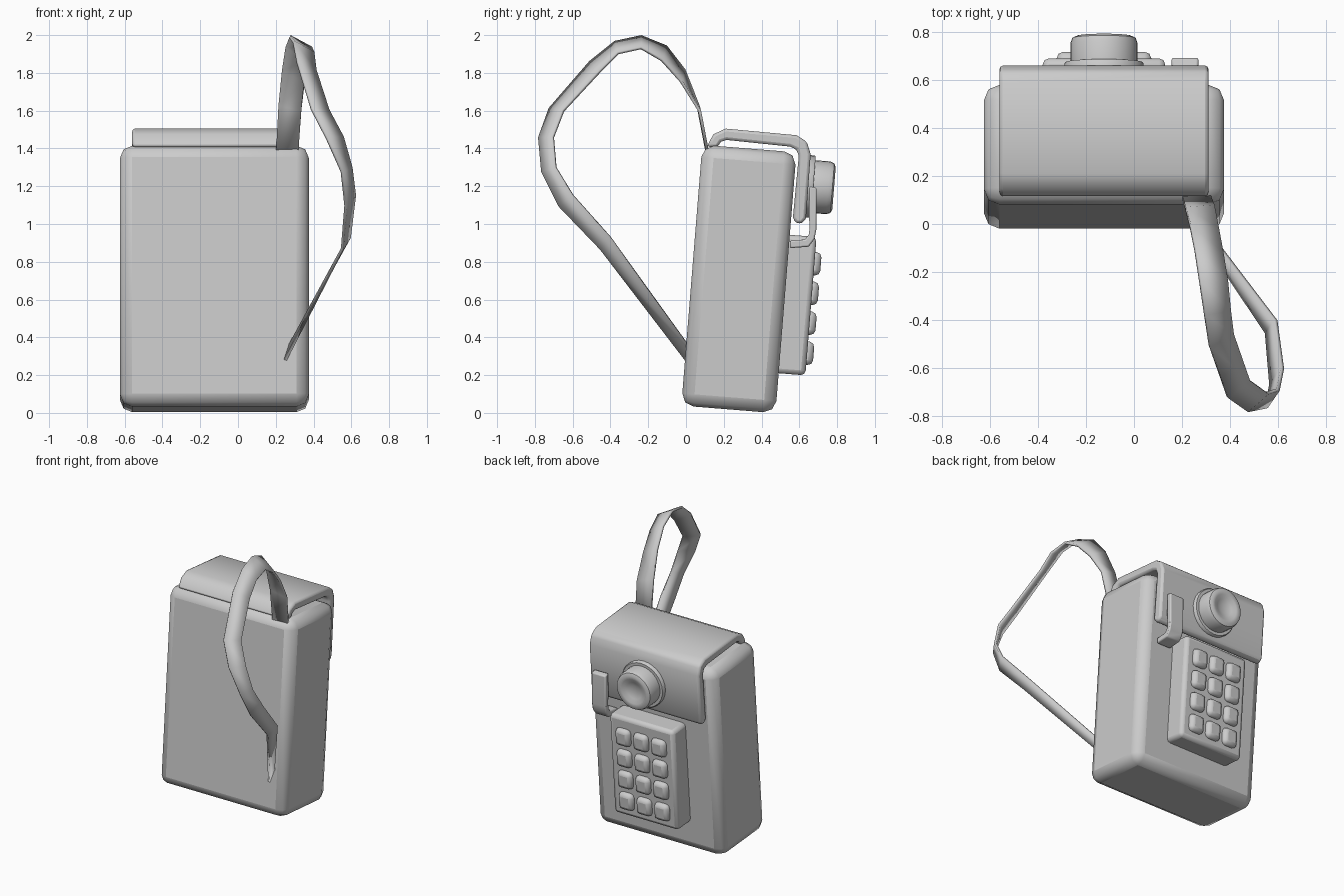
import bpy, bmesh, math
from mathutils import Matrix, Vector

if "Cube" in bpy.data.objects:
    bpy.data.objects.remove(bpy.data.objects["Cube"])

TILT = math.radians(4.6)
CX = -0.125


def finish(name, bm, bevel=0, seg=2, angle=35):
    bmesh.ops.recalc_face_normals(bm, faces=bm.faces)
    me = bpy.data.meshes.new(name)
    bm.to_mesh(me)
    bm.free()
    ob = bpy.data.objects.new(name, me)
    bpy.context.collection.objects.link(ob)
    if bevel:
        m = ob.modifiers.new("bevel", 'BEVEL')
        m.width, m.segments = bevel, seg
        m.limit_method, m.angle_limit = 'ANGLE', math.radians(40)
    bpy.ops.object.select_all(action='DESELECT')
    ob.select_set(True)
    bpy.context.view_layer.objects.active = ob
    bpy.ops.object.shade_smooth_by_angle(angle=math.radians(angle))
    return ob


def box(name, centre, size, bevel, seg=2, angle=50):
    # box leaning back with the whole unit
    bm = bmesh.new()
    mat = Matrix.Translation(centre) @ Matrix.Rotation(-TILT, 4, 'X') @ Matrix.Diagonal((*size, 1))
    bmesh.ops.create_cube(bm, size=1, matrix=mat)
    return finish(name, bm, bevel, seg, angle)


def extrude_x(name, profile, x0, x1, bevel):
    # y-z outline pulled along x
    bm = bmesh.new()
    f = bm.faces.new([bm.verts.new((x0, y, z)) for y, z in profile])
    r = bmesh.ops.extrude_face_region(bm, geom=[f])
    verts = [v for v in r["geom"] if isinstance(v, bmesh.types.BMVert)]
    bmesh.ops.translate(bm, verts=verts, vec=(x1 - x0, 0, 0))
    return finish(name, bm, bevel, 2, 50)


def lathe(name, profile, origin, steps=28):
    # (radius, height) outline turned about the tilted outward axis
    bm = bmesh.new()
    vs = [bm.verts.new((r, 0, h)) for r, h in profile]
    es = [bm.edges.new(p) for p in zip(vs, vs[1:])]
    bmesh.ops.spin(bm, geom=vs + es, axis=(0, 0, 1), cent=(0, 0, 0),
                   angle=math.tau, steps=steps, use_duplicate=False)
    bmesh.ops.remove_doubles(bm, verts=bm.verts, dist=1e-4)
    bm.transform(Matrix.Translation(origin) @ Matrix.Rotation(-math.pi / 2 - TILT, 4, 'X'))
    return finish(name, bm, angle=40)


# main case
box("case", (CX, 0.28, 0.709), (1.0, 0.5, 1.385), 0.065)

# folded cover over the top and upper face
cover = [(.11, 1.41), (.145, 1.475), (.21, 1.505), (.585, 1.47), (.64, 1.435),
         (.66, 1.37), (.635, 1.03), (.615, 1.003), (.58, 1.005), (.566, 1.035),
         (.597, 1.36), (.585, 1.395), (.55, 1.41), (.215, 1.445), (.185, 1.435), (.165, 1.405)]
extrude_x("cover", cover, -0.56, 0.31, 0.015)

# hooked clip beside the dial
clip = [(.655, 1.2), (.692, 1.19), (.69, .97), (.68, .92), (.65, .88), (.55, .872),
        (.55, .912), (.63, .918), (.65, .945), (.655, .98), (.65, 1.05)]
extrude_x("clip", clip, 0.157, 0.268, 0.008)

# dished dial on its base ring
dial = [(0, -.02), (.165, -.02), (.165, .02), (.16, .026), (.14, .026), (.14, .105),
        (.132, .127), (.112, .136), (.09, .133), (.06, .118), (.03, .11), (0, .108)]
lathe("dial", dial, (CX, 0.648, 1.2))

# keypad block with a 3 x 4 grid of keys
box("keypad", (CX, 0.562, 0.573), (0.51, 0.2, 0.735), 0.025)
for row, z in enumerate((0.79, 0.633, 0.475, 0.316)):
    for col in (-1, 0, 1):
        y = 0.682 + (z - 0.79) * math.tan(TILT)
        box(f"key_{row}_{col + 1}", (CX + 0.141 * col, y, z), (0.112, 0.064, 0.124), 0.027)

# twisted hand strap: outer and inner edge points along the loop
strap = [
    ((.20, .115, 1.36), (.318, .118, 1.36)),
    ((.215, .063, 1.63), (.335, .072, 1.60)),
    ((.235, -.01, 1.815), (.352, -.025, 1.755)),
    ((.255, -.106, 1.94), (.37, -.127, 1.868)),
    ((.275, -.238, 1.993), (.388, -.238, 1.932)),
    ((.295, -.376, 1.963), (.40, -.36, 1.905)),
    ((.315, -.508, 1.857), (.412, -.455, 1.81)),
    ((.39, -.722, 1.61), (.48, -.65, 1.60)),
    ((.47, -.778, 1.455), (.555, -.704, 1.46)),
    ((.55, -.762, 1.275), (.60, -.69, 1.30)),
    ((.57, -.672, 1.095), (.618, -.60, 1.153)),
    ((.552, -.455, .868), (.59, -.40, .93)),
    ((.23, .025, .24), (.262, .03, .335)),
]
bm = bmesh.new()
rows = [(bm.verts.new(a), bm.verts.new(b)) for a, b in strap]
for (a, b), (c, d) in zip(rows, rows[1:]):
    bm.faces.new((a, b, d, c))
ob = finish("strap", bm, angle=30)
solid = ob.modifiers.new("thickness", 'SOLIDIFY')
solid.thickness, solid.offset = 0.016, 0
